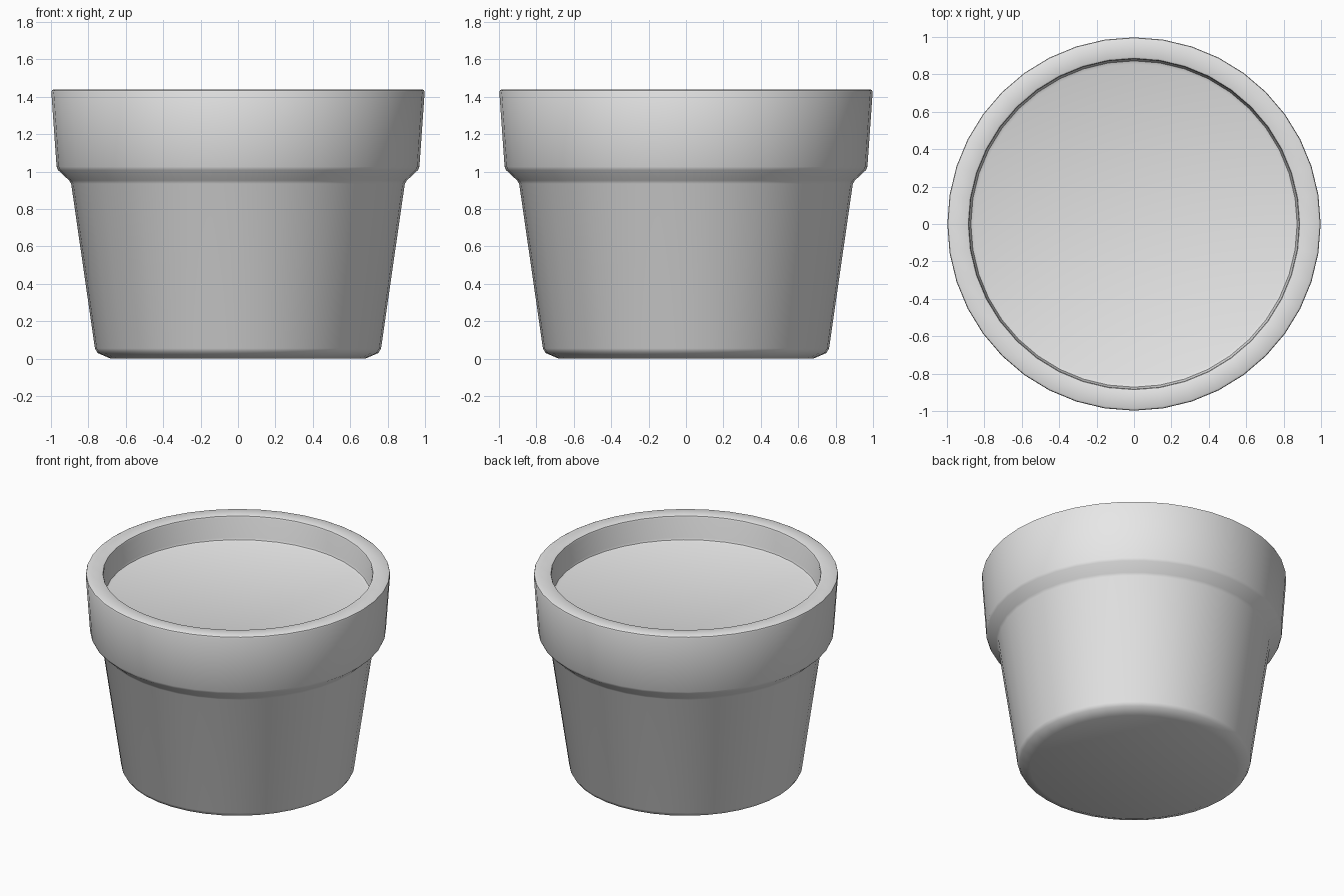
import bpy
import bmesh
import math

cube = bpy.data.objects.get("Cube")
if cube:
    bpy.data.objects.remove(cube, do_unlink=True)

SIDES = 40

clay = bpy.data.materials.new("light grey")
clay.use_nodes = True
grey = (0.8, 0.8, 0.8, 1.0)
clay.diffuse_color = grey
clay.node_tree.nodes["Principled BSDF"].inputs["Base Color"].default_value = grey


def lathe(name, profile, material):
    """Turn a (radius, height) profile about z and cap both ends."""
    bm = bmesh.new()
    rings = []
    for r, z in profile:
        angles = [2 * math.pi * i / SIDES for i in range(SIDES)]
        rings.append([bm.verts.new((r * math.cos(a), r * math.sin(a), z)) for a in angles])
    for low, high in zip(rings, rings[1:]):
        for i in range(SIDES):
            j = (i + 1) % SIDES
            bm.faces.new((low[i], low[j], high[j], high[i]))
    bm.faces.new(rings[0][::-1])
    bm.faces.new(rings[-1])
    bmesh.ops.recalc_face_normals(bm, faces=bm.faces)
    mesh = bpy.data.meshes.new(name)
    bm.to_mesh(mesh)
    bm.free()
    mesh.materials.append(material)
    obj = bpy.data.objects.new(name, mesh)
    bpy.context.collection.objects.link(obj)
    return obj


# Outer wall from the base up, over the rim and down to the recessed fill
base = [(0.68, 0.0), (0.75, 0.03), (0.765, 0.055)]
step = [(0.892, 0.935), (0.903, 0.953), (0.962, 1.008), (0.97, 1.026)]
rim = [(0.998, 1.425), (0.995, 1.435), (0.985, 1.44),
       (0.895, 1.44), (0.886, 1.436), (0.882, 1.425)]
recess = [(0.877, 1.285), (0.872, 1.27), (0.855, 1.263)]
pot = lathe("plant_pot", base + step + rim + recess, clay)

# Soft shading with crisp hard corners
bpy.ops.object.select_all(action="DESELECT")
pot.select_set(True)
bpy.context.view_layer.objects.active = pot
bpy.ops.object.shade_smooth_by_angle(angle=math.radians(40))
